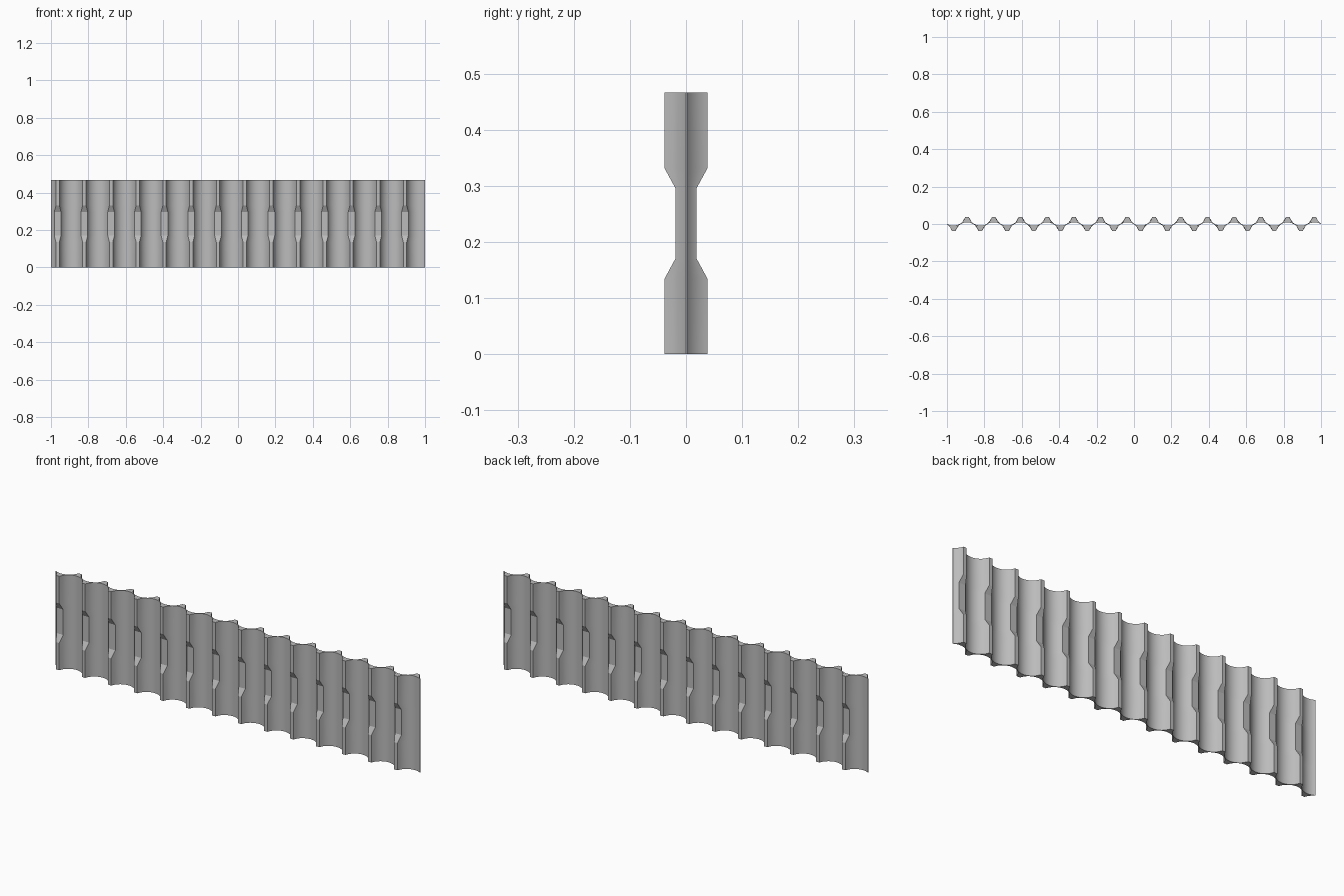
import bpy, bmesh, math

cube = bpy.data.objects.get("Cube")
if cube:
    bpy.data.objects.remove(cube, do_unlink=True)

RIBS = 14
PITCH = 2 / RIBS
HEIGHT = 0.466
RADIUS = 0.065      # radius of each hollow
HOLLOW = 0.009      # deepest point of a hollow past the centre plane
RIDGE, NOTCH = 0.038, 0.019
STEPS = 16

steel = bpy.data.materials.new("grey_steel")
steel.use_nodes = True
colour = (0.5, 0.5, 0.5, 1)
steel.diffuse_color = colour
steel.node_tree.nodes["Principled BSDF"].inputs["Base Color"].default_value = colour


def hollow(centre, start, end):
    """Points along one circular hollow."""
    points = []
    for i in range(STEPS + 1):
        u = start + (end - start) * i / STEPS
        drop = RADIUS - math.sqrt(RADIUS ** 2 - u ** 2)
        points.append((centre + u, HOLLOW - drop))
    return points


def section(limit):
    """Closed outline of the sheet with its ridges cut off at the given depth."""
    depth = HOLLOW + limit
    reach = math.sqrt(2 * RADIUS * depth - depth ** 2)
    front = []
    for k in range(RIBS + 1):
        centre = -1 + PITCH * (k - 0.25)
        start = PITCH / 4 if k == 0 else -reach
        end = PITCH / 4 if k == RIBS else reach
        front += hollow(centre, start, end)
    return front + [(-x, -y) for x, y in front]


# Corrugated panel: outlines stacked by height, narrowing at the notches
levels = [(0, RIDGE), (0.135, RIDGE), (0.17, NOTCH),
          (HEIGHT - 0.17, NOTCH), (HEIGHT - 0.135, RIDGE), (HEIGHT, RIDGE)]
bm = bmesh.new()
rings = [[bm.verts.new((x, y, z)) for x, y in section(limit)] for z, limit in levels]
for low, high in zip(rings, rings[1:]):
    for i in range(len(low)):
        j = (i + 1) % len(low)
        bm.faces.new((low[i], low[j], high[j], high[i]))

# End caps
bm.faces.new(rings[0][::-1])
bm.faces.new(rings[-1])
bmesh.ops.recalc_face_normals(bm, faces=bm.faces)

mesh = bpy.data.meshes.new("corrugated_panel")
bm.to_mesh(mesh)
bm.free()
mesh.materials.append(steel)
panel = bpy.data.objects.new("corrugated_panel", mesh)
bpy.context.collection.objects.link(panel)
bpy.context.view_layer.objects.active = panel
panel.select_set(True)
bpy.ops.object.shade_smooth_by_angle(angle=math.radians(20))
